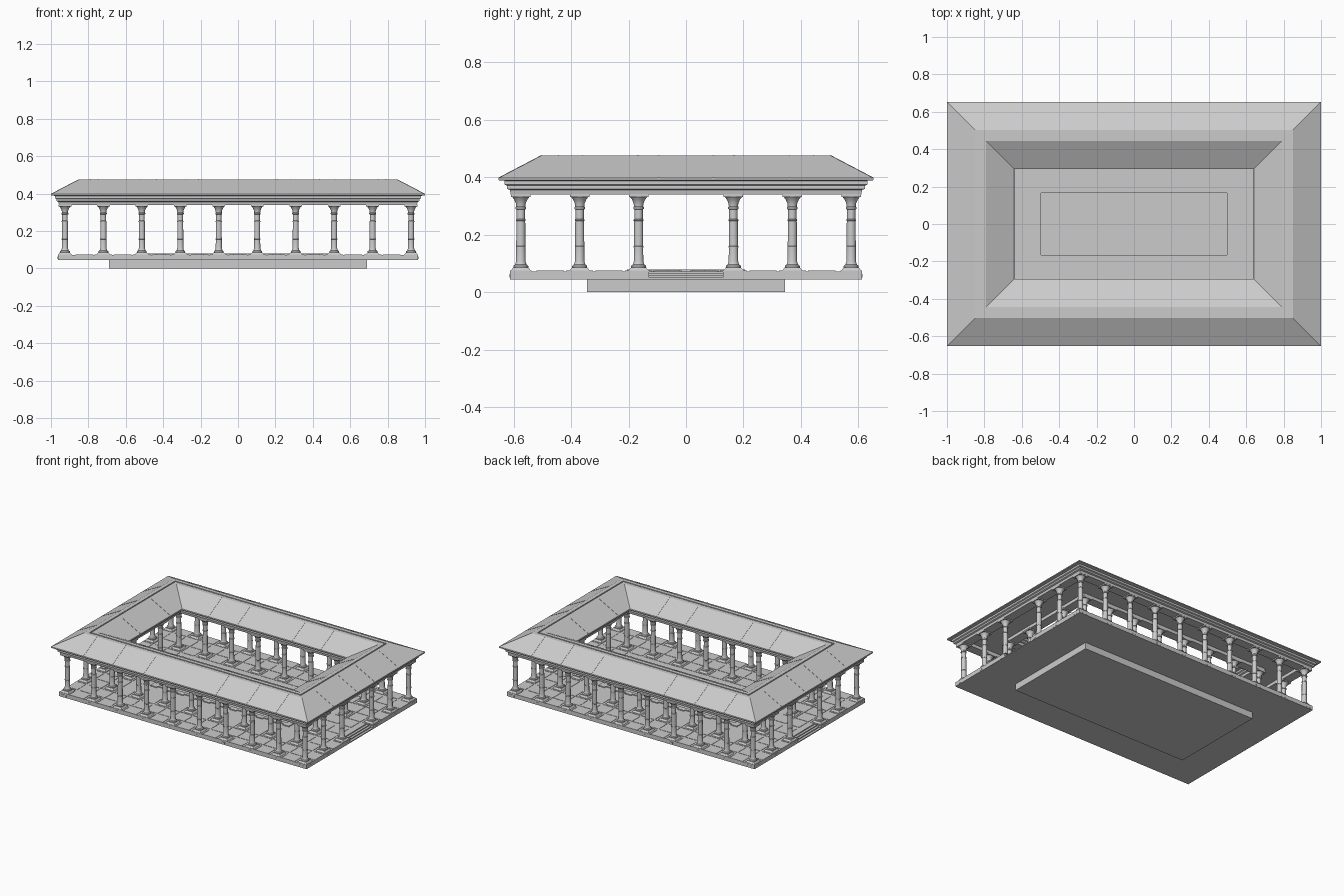
import bpy, bmesh, math
from mathutils import Vector

if "Cube" in bpy.data.objects:
    bpy.data.objects.remove(bpy.data.objects["Cube"], do_unlink=True)

stone = bpy.data.materials.new("pale_grey_stone")
stone.use_nodes = True
GREY = (0.6, 0.6, 0.6, 1)
stone.diffuse_color = GREY
stone.node_tree.nodes["Principled BSDF"].inputs["Base Color"].default_value = GREY


def skin(bm, loops, closed=False):
    """Bridge point loops; cap the ends unless the section closes on itself."""
    rows = [[bm.verts.new(p) for p in loop] for loop in loops]
    n = len(rows[0])
    pairs = list(zip(rows, rows[1:] + rows[:1]))
    for a, b in pairs if closed else pairs[:-1]:
        for i in range(n):
            j = (i + 1) % n
            bm.faces.new((a[i], a[j], b[j], b[i]))
    if not closed:
        bm.faces.new(rows[0])
        bm.faces.new(rows[-1])


def rect(hx, hy, z, cx=0, cy=0):
    return [(cx + sx * hx, cy + sy * hy, z)
            for sx, sy in ((-1, -1), (1, -1), (1, 1), (-1, 1))]


def circle(r, z, n=12):
    return [(r * math.cos(math.tau * (i + .5) / n),
             r * math.sin(math.tau * (i + .5) / n), z) for i in range(n)]


def box(bm, x0, x1, y0, y1, z0, z1):
    hx, hy, cx, cy = (x1 - x0) / 2, (y1 - y0) / 2, (x0 + x1) / 2, (y0 + y1) / 2
    skin(bm, [rect(hx, hy, z, cx, cy) for z in (z0, z1)])


def finish(bm, name):
    bmesh.ops.recalc_face_normals(bm, faces=bm.faces[:])
    mesh = bpy.data.meshes.new(name)
    bm.to_mesh(mesh)
    bm.free()
    mesh.materials.append(stone)
    ob = bpy.data.objects.new(name, mesh)
    bpy.context.collection.objects.link(ob)
    return ob


GROUND, FLOOR = .045, .073
SLAB_X, SLAB_Y = .963, .613
POOL_X, POOL_Y = .498, .167
STEP_Y = .128

# Foundation with the sunken pool basin
bm = bmesh.new()
skin(bm, [rect(.69, .345, 0), rect(.69, .345, GROUND),
          rect(POOL_X, POOL_Y, GROUND), rect(POOL_X, POOL_Y, .02)])
finish(bm, "pool_basin")

# Floor slab around the pool, notched at both ends for the steps
bm = bmesh.new()
for s in (-1, 1):
    y0, y1 = sorted((s * POOL_Y, s * SLAB_Y))
    box(bm, -SLAB_X, SLAB_X, y0, y1, GROUND, FLOOR)
    x0, x1 = sorted((s * POOL_X, s * .915))
    box(bm, x0, x1, -POOL_Y, POOL_Y, GROUND, FLOOR)
    x0, x1 = sorted((s * .915, s * SLAB_X))
    for t in (-1, 1):
        y0, y1 = sorted((t * STEP_Y, t * POOL_Y))
        box(bm, x0, x1, y0, y1, GROUND, FLOOR)
finish(bm, "floor_slab")

# End steps
bm = bmesh.new()
for s in (-1, 1):
    for k in range(3):
        x0, x1 = sorted((s * .915, s * (SLAB_X - .016 * k)))
        box(bm, x0, x1, -STEP_Y, STEP_Y, GROUND + .007 * k, GROUND + .007 * (k + 1))
finish(bm, "end_steps")

# Paving tiles in the covered walk
bm = bmesh.new()
PITCH = .1028
for i in range(-9, 10):
    for k in range(6):
        for s in (-1, 1):
            x, y = i * PITCH, s * (.0625 + k * .1025)
            court = abs(x) < .68 and abs(y) < .34
            steps = abs(i) == 9 and k == 0
            if not court and not steps:
                w = min(.047, SLAB_X - abs(x))
                h = min(.047, SLAB_Y - abs(y))
                skin(bm, [rect(w, h, z, x, y) for z in (FLOOR - .002, FLOOR + .002)])
finish(bm, "paving_tiles")

# Toothed coping round the pool
bm = bmesh.new()
TOP = .079
skin(bm, [rect(.525, .19, FLOOR), rect(.525, .19, TOP),
          rect(POOL_X, POOL_Y, TOP), rect(POOL_X, POOL_Y, FLOOR)], True)
for s in (-1, 1):
    for k in range(-5, 6):
        skin(bm, [rect(.025, .0085, z, k * .103, s * .1965) for z in (FLOOR, TOP)])
    for k in range(-2, 3):
        skin(bm, [rect(.0085, .025, z, s * .5315, k * .09) for z in (FLOOR, TOP)])
finish(bm, "pool_coping")

# Column: tapered plinth, turned shaft, flared capital and abacus
bm = bmesh.new()
skin(bm, [rect(.037, .037, GROUND), rect(.037, .037, .072),
          rect(.034, .034, .077), rect(.026, .026, .086)])
shaft = [(.027, .084), (.027, .092), (.021, .096), (.0185, .103), (.017, .108),
         (.0165, .155), (.0178, .156), (.0178, .16), (.0165, .161), (.016, .248),
         (.0178, .249), (.0178, .253), (.015, .255), (.015, .288), (.019, .29),
         (.019, .296), (.0165, .299), (.018, .31), (.024, .323), (.032, .333)]
skin(bm, [circle(r, z) for r, z in shaft])
skin(bm, [rect(.034, .034, z) for z in (.332, .342)])
column = finish(bm, "column")
bpy.ops.object.select_all(action='DESELECT')
column.select_set(True)
bpy.context.view_layer.objects.active = column
bpy.ops.object.shade_smooth_by_angle(angle=math.radians(35))

# Outer and inner colonnades
XS = [PITCH * k for k in range(-9, 10, 2)]
YS = [s * y for s in (-1, 1) for y in (.165, .37, .575)]
spots = []
for x in XS:
    for y in YS:
        ax, ay = abs(x), abs(y)
        outer = ax > .9 or ay > .5
        inner = not outer and (ax > .7 or ay > .3)
        if outer or inner:
            spots.append((x, y, "outer_column" if outer else "inner_column"))
for n, (x, y, name) in enumerate(spots):
    ob = column if n == 0 else column.copy()
    ob.name = name
    ob.location = (x, y, 0)
    if n:
        bpy.context.collection.objects.link(ob)

# Small raised panels on the outward plinth faces
bm = bmesh.new()
for x, y, name in spots:
    if abs(x) > .9:
        skin(bm, [rect(.039, .018, z, x, y) for z in (.051, .063)])
    if abs(y) > .5:
        skin(bm, [rect(.018, .039, z, x, y) for z in (.051, .063)])
finish(bm, "plinth_panels")

# Roof ring: stepped cornices, twin slopes, ridge groove, recessed ceiling
CX, CY = .82, .473
half = [(.004, .471), (.004, .476), (.03, .476), (.179, .398), (.18, .39),
        (.158, .388), (.158, .375), (.15, .371), (.15, .36), (.14, .356),
        (.137, .34), (.073, .34), (.073, .362)]
section = half + [(-o, z) for o, z in reversed(half)]
bm = bmesh.new()
skin(bm, [rect(CX + o, CY + o, z) for o, z in section], True)
finish(bm, "roof_ring")

# Slim seams dividing the roof slopes into panels
bm = bmesh.new()


def seam(u, side, out, along_x):
    c = CY if along_x else CX
    loops = []
    for o, z in ((.03, .476), (.179, .398)):
        v = side * (c + out * o)
        loop = []
        for du, dz in ((-.002, -.002), (.002, -.002), (.002, .0015), (-.002, .0015)):
            p = (u + du, v) if along_x else (v, u + du)
            loop.append(Vector((p[0], p[1], z + dz)))
        loops.append(loop)
    skin(bm, loops)


for side in (-1, 1):
    for m in (-1, 1):
        for x in (.28, .522, .748):
            seam(m * x, side, 1, True)
        for x in (.213, .437):
            seam(m * x, side, -1, True)
        for y in (.095, .36):
            seam(m * y, side, 1, False)
        seam(m * .167, side, -1, False)
finish(bm, "roof_seams")
